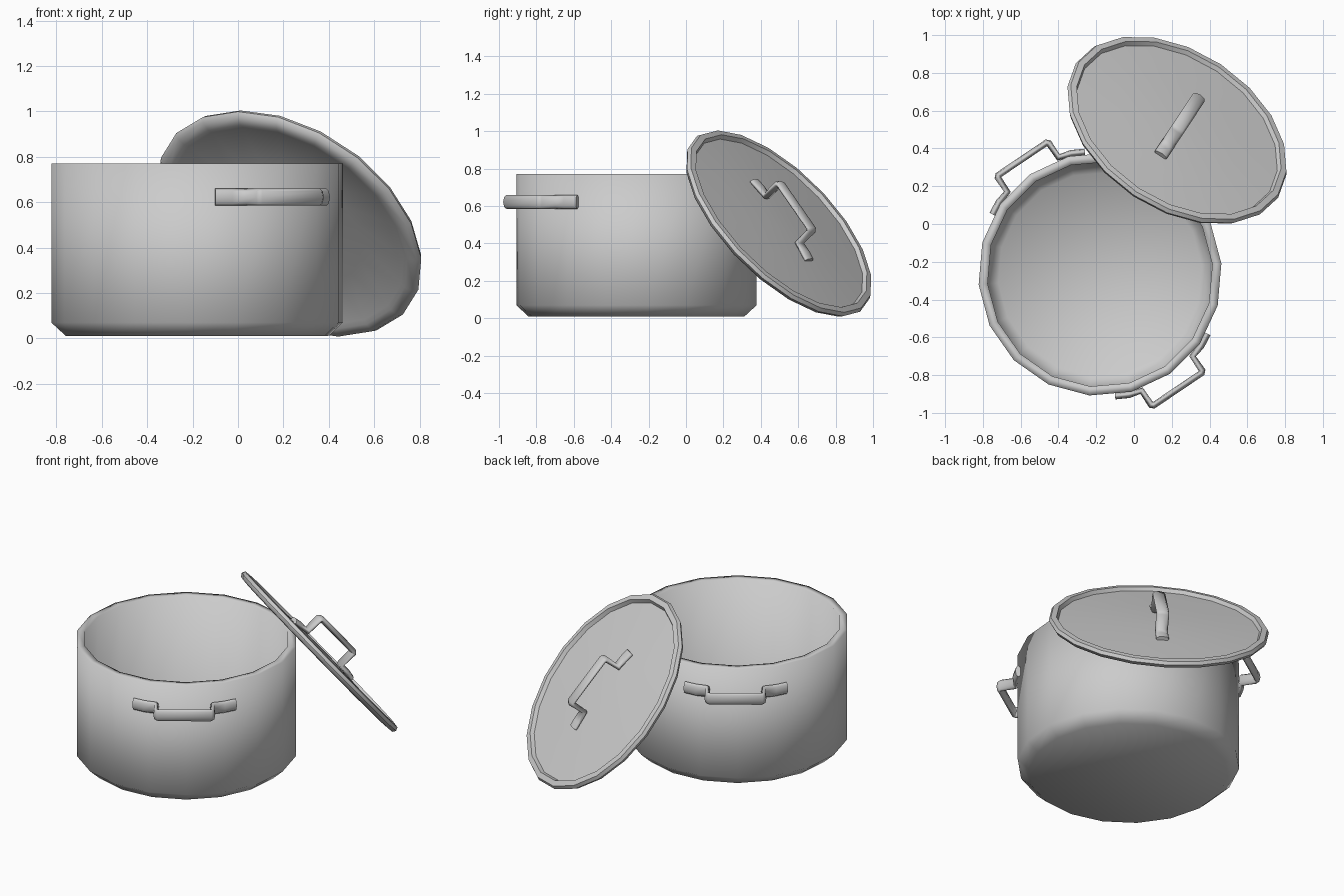
import bpy, bmesh
from math import cos, sin, pi, radians
from mathutils import Matrix, Vector

if "Cube" in bpy.data.objects:
    bpy.data.objects.remove(bpy.data.objects["Cube"], do_unlink=True)

steel = bpy.data.materials.new("brushed_grey")
steel.use_nodes = True
colour = (0.6, 0.6, 0.6, 1)
steel.diffuse_color = colour
steel.node_tree.nodes["Principled BSDF"].inputs["Base Color"].default_value = colour


def lathe(name, profile, sides, matrix):
    """Turn an (r, z) profile; both ends are closed by flat caps."""
    bm = bmesh.new()
    rings = []
    for r, z in profile:
        rings.append([bm.verts.new((r * cos(a), r * sin(a), z))
                      for a in (2 * pi * i / sides for i in range(sides))])
    for low, high in zip(rings, rings[1:]):
        for i in range(sides):
            j = (i + 1) % sides
            bm.faces.new((low[i], low[j], high[j], high[i]))
    bm.faces.new(rings[0][::-1])
    bm.faces.new(rings[-1])
    bmesh.ops.recalc_face_normals(bm, faces=bm.faces)
    for f in bm.faces:
        f.smooth = True
    mesh = bpy.data.meshes.new(name)
    bm.to_mesh(mesh)
    bm.free()
    mesh.materials.append(steel)
    ob = bpy.data.objects.new(name, mesh)
    bpy.context.collection.objects.link(ob)
    ob.matrix_world = matrix
    return ob


def handle(name, half, matrix):
    """Sweep a flattened bar along a half path mirrored in x."""
    path = half + [(-x, y) for x, y in reversed(half)]
    curve = bpy.data.curves.new(name, "CURVE")
    curve.dimensions = "3D"
    curve.bevel_depth = 0.018
    curve.bevel_resolution = 2
    curve.use_fill_caps = True
    spline = curve.splines.new("POLY")
    spline.points.add(len(path) - 1)
    for point, (x, y) in zip(spline.points, path):
        point.co = (x, y, 0, 1)
    spline.use_smooth = True
    curve.materials.append(steel)
    ob = bpy.data.objects.new(name, curve)
    bpy.context.collection.objects.link(ob)
    ob.matrix_world = matrix @ Matrix.Diagonal((1, 1, 2.08, 1))


# Pot: chamfered base, straight wall, hollow inside
centre = Vector((-0.18, -0.265, 0))
pot_profile = [(0.58, 0.01), (0.645, 0.07), (0.645, 0.77),
               (0.597, 0.77), (0.597, 0.11), (0.54, 0.05)]
lathe("pot_body", pot_profile, 18,
      Matrix.Translation(centre) @ Matrix.Rotation(radians(225), 4, "Z"))

# Side handles, opposite each other
side_half = [(0.295, 0.58), (0.23, 0.615), (0.163, 0.635),
             (0.163, 0.725), (0.153, 0.735)]
for name, azimuth in (("front_handle", -56), ("back_handle", 124)):
    turn = Matrix.Rotation(radians(azimuth - 90), 4, "Z")
    handle(name, side_half,
           Matrix.Translation(centre + Vector((0, 0, 0.622))) @ turn)

# Lid: leaning disc with a raised rim and a shallow dome
axis = Vector((0.425, 0.64, 0.64)).normalized()
across = axis.cross(Vector((0, 0, 1))).normalized()
down = axis.cross(across)
if down.z > 0:
    down = -down
frame = Matrix((down, axis, down.cross(axis))).transposed().to_4x4()
place = Matrix.Translation((0.2275, 0.495, 0.505)) @ frame
lid_profile = [(0.1, 0.0), (0.35, -0.005), (0.565, -0.015), (0.585, -0.024),
               (0.63, -0.02), (0.643, 0.0), (0.633, 0.02), (0.6, 0.024),
               (0.588, 0.002), (0.35, 0.015), (0.1, 0.024)]
lid = lathe("lid", lid_profile, 20, place @ Matrix.Rotation(-pi / 2, 4, "X"))
bpy.context.view_layer.objects.active = lid
lid.select_set(True)
bpy.ops.object.shade_smooth_by_angle(angle=radians(55))

# Lid handle
lid_half = [(0.275, 0.025), (0.23, 0.032), (0.163, 0.038),
            (0.163, 0.135), (0.153, 0.145)]
handle("lid_handle", lid_half, place)
